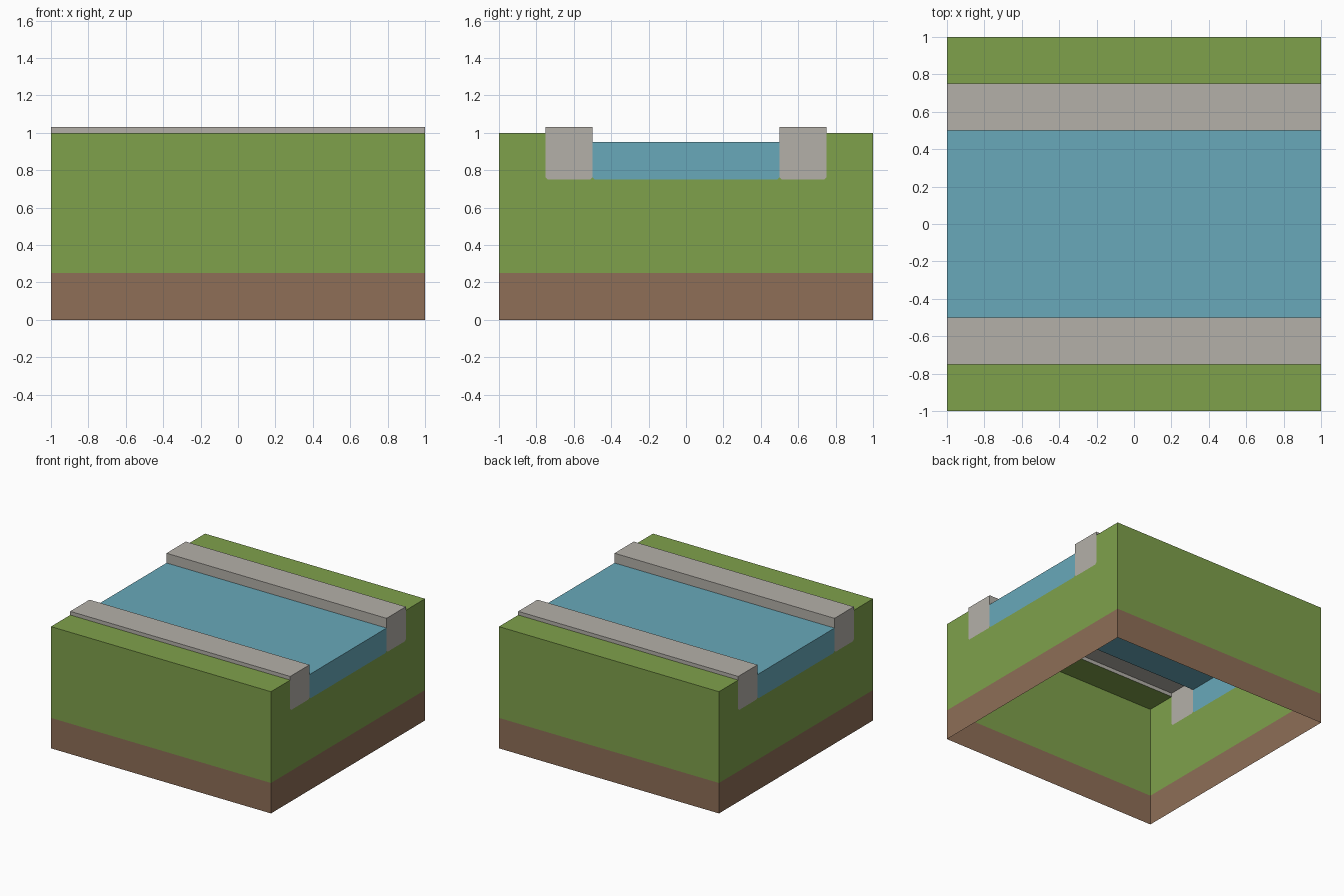
import bpy, bmesh

if "Cube" in bpy.data.objects:
    bpy.data.objects.remove(bpy.data.objects["Cube"])


def material(name, rgb):
    lin = [((c / 255 + 0.055) / 1.055) ** 2.4 for c in rgb]
    m = bpy.data.materials.new(name)
    m.diffuse_color = (*lin, 1)
    m.use_nodes = True
    m.node_tree.nodes["Principled BSDF"].inputs["Base Color"].default_value = m.diffuse_color
    return m


GRASS = material("grass green", (127, 161, 75))
EARTH = material("earth brown", (142, 110, 87))
STONE = material("stone grey", (180, 176, 169))
WATER = material("water blue", (104, 169, 186))


def build(name, mats, strips, caps, mirror=True):
    """strips: (material slot, y-z path swept along x); caps: (slot, counter-clockwise y-z outline)."""
    bm = bmesh.new()

    def face(points, slot):
        bm.faces.new([bm.verts.new(p) for p in points]).material_index = slot

    for slot, path in strips:
        for p, q in zip(path, path[1:]):
            face([(-1, *p), (1, *p), (1, *q), (-1, *q)], slot)
    for slot, outline in caps:
        face([(1, *p) for p in outline], slot)
        face([(-1, *p) for p in reversed(outline)], slot)
    bmesh.ops.remove_doubles(bm, verts=bm.verts, dist=1e-5)
    me = bpy.data.meshes.new(name)
    bm.to_mesh(me)
    bm.free()
    for m in mats:
        me.materials.append(m)
    ob = bpy.data.objects.new(name, me)
    bpy.context.collection.objects.link(ob)
    if mirror:
        mod = ob.modifiers.new("mirror", 'MIRROR')
        mod.use_axis = (False, True, False)


BED, C = 0.75, 0.012   # channel bottom height and its small corner chamfer

# Open-bottomed ground block: earth base, grass walls and banks, notched ends
build("ground", [EARTH, GRASS],
      [(0, [(-1, 0), (-1, 0.25)]),
       (1, [(-1, 0.25), (-1, 1), (-0.75, 1)])],
      [(0, [(-1, 0), (0, 0), (0, 0.25), (-1, 0.25)]),
       (1, [(-1, 0.25), (0, 0.25), (0, BED), (-0.5 + C, BED), (-0.5, BED + C),
            (-0.5 - C, BED), (-0.75 + C, BED), (-0.75, BED + C),
            (-0.75, 1), (-1, 1)])])

# Stone kerbs along both banks, with end faces reaching down to the bed
build("stone_kerbs", [STONE],
      [(0, [(-0.75, 1), (-0.75, 1.03), (-0.5, 1.03), (-0.5, 0.95)])],
      [(0, [(-0.75 + C, BED), (-0.5 - C, BED), (-0.5, BED + C),
            (-0.5, 1.03), (-0.75, 1.03), (-0.75, BED + C)])])

# River surface and its end faces
build("river_water", [WATER],
      [(0, [(-0.5, 0.95), (0.5, 0.95)])],
      [(0, [(-0.5 + C, BED), (0.5 - C, BED), (0.5, BED + C),
            (0.5, 0.95), (-0.5, 0.95), (-0.5, BED + C)])],
      mirror=False)
